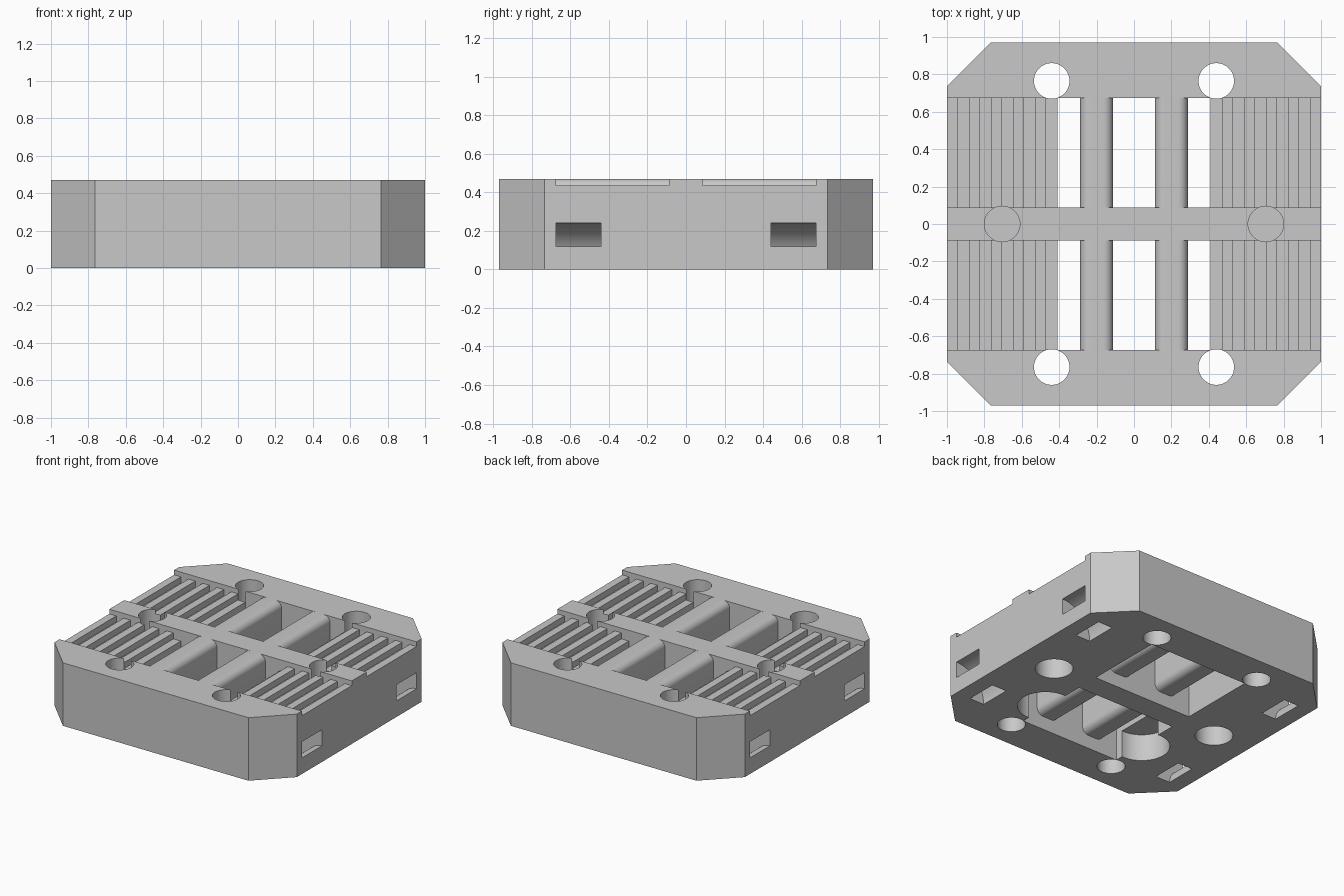
import bpy, bmesh, math
from mathutils import Vector

default = bpy.data.objects.get("Cube")
if default:
    bpy.data.objects.remove(default, do_unlink=True)

HEIGHT = 0.47
LEDGE = 0.435          # belt seat level
GROOVE_FLOOR = 0.39
PITCH = 0.118
Y_IN, Y_OUT = 0.0875, 0.675

grey = bpy.data.materials.new("plain grey")
grey.use_nodes = True
colour = (0.58, 0.58, 0.58, 1)
grey.diffuse_color = colour
grey.node_tree.nodes["Principled BSDF"].inputs["Base Color"].default_value = colour


def prism(name, points, lo, hi, axis="z"):
    """Extrude a 2D outline along z, or an x-z outline along y."""
    bm = bmesh.new()
    place = (lambda p: (p[0], p[1], lo)) if axis == "z" else (lambda p: (p[0], lo, p[1]))
    face = bm.faces.new([bm.verts.new(place(p)) for p in points])
    grown = bmesh.ops.extrude_face_region(bm, geom=[face])["geom"]
    step = Vector((0, 0, hi - lo)) if axis == "z" else Vector((0, hi - lo, 0))
    bmesh.ops.translate(bm, vec=step, verts=[v for v in grown if isinstance(v, bmesh.types.BMVert)])
    bmesh.ops.recalc_face_normals(bm, faces=bm.faces)
    mesh = bpy.data.meshes.new(name)
    bm.to_mesh(mesh)
    bm.free()
    mesh.materials.append(grey)
    obj = bpy.data.objects.new(name, mesh)
    bpy.context.scene.collection.objects.link(obj)
    return obj


def box(name, x0, x1, y0, y1, z0, z1):
    return prism(name, [(x0, y0), (x1, y0), (x1, y1), (x0, y1)], z0, z1)


def cylinder(name, x, y, r, z0, z1, n=48):
    turns = [2 * math.pi * i / n for i in range(n)]
    return prism(name, [(x + r * math.cos(a), y + r * math.sin(a)) for a in turns], z0, z1)


def combine(target, tool, operation="DIFFERENCE"):
    tool.hide_render = True
    mod = target.modifiers.new("cut", "BOOLEAN")
    mod.operation, mod.solver, mod.object = operation, "EXACT", tool
    bpy.context.view_layer.objects.active = target
    bpy.ops.object.modifier_apply(modifier=mod.name)
    bpy.data.objects.remove(tool, do_unlink=True)


# Block with chamfered corners
corner = [(1, 0.735), (0.765, 0.97)]
outline = corner + [(-x, y) for x, y in reversed(corner)]
outline += [(-x, -y) for x, y in outline]
block = prism("carriage_block", outline, 0, HEIGHT)

# Rounded bar outline in x-z
BAR_W, BAR_LOW, FILLET = 0.0875, 0.1, 0.05
bar_outline = []
for cx, cz, start in ((1, 1, 0), (-1, 1, 90), (-1, -1, 180), (1, -1, 270)):
    mid = (HEIGHT + BAR_LOW) / 2
    half = (HEIGHT - BAR_LOW) / 2 - FILLET
    for i in range(9):
        a = math.radians(start + 90 * i / 8)
        bar_outline.append((cx * (BAR_W - FILLET) + FILLET * math.cos(a),
                            mid + cz * half + FILLET * math.sin(a)))

# Curved tie tunnel outline, from the side face round to the underside
arc = [math.radians(90 * i / 16) for i in range(17)]


def tunnel_arc(r):
    return [(1.05, r)] + [(1 - r * math.sin(a), r * math.cos(a)) for a in arc] + [(1 - r, -0.05)]


tunnel_outline = tunnel_arc(0.24) + tunnel_arc(0.12)[::-1]

for sy in (-1, 1):
    y0, y1 = sorted((sy * Y_IN, sy * Y_OUT))
    # Central window through the block
    combine(block, box("window", -0.41, 0.41, y0, y1, -0.1, 0.6))
    for sx in (-1, 1):
        # Belt seat and its tooth grooves
        x0, x1 = sorted((sx * 0.4, sx * 1.1))
        combine(block, box("belt_seat", x0, x1, y0, y1, LEDGE, 0.6))
        for i in range(5):
            inner = 0.41 + PITCH * i
            x0, x1 = sorted((sx * (inner - (0.01 if i == 0 else 0)), sx * (inner + 0.061)))
            combine(block, box("tooth_groove", x0, x1, y0, y1, GROOVE_FLOOR, 0.6))
        # Tie tunnel
        path = [(sx * x, z) for x, z in tunnel_outline]
        t0, t1 = sorted((sy * 0.44, sy * Y_OUT))
        combine(block, prism("tie_tunnel", path, t0, t1, "y"))

# Rounded bars spanning the windows
for sy in (-1, 1):
    for sx in (-1, 1):
        y0, y1 = sorted((sy * (Y_IN - 0.01), sy * (Y_OUT + 0.01)))
        bar = prism("window_bar", [(sx * 0.2 + x, z) for x, z in bar_outline], y0, y1, "y")
        combine(block, bar, "UNION")

# Bolt holes, blind side holes and underside recesses
for sx in (-1, 1):
    for sy in (-1, 1):
        combine(block, cylinder("bolt_hole", sx * 0.44, sy * 0.765, 0.095, -0.1, 0.6))
    combine(block, cylinder("side_hole", sx * 0.705, 0, 0.095, 0.26, 0.6))
    combine(block, cylinder("side_bore", sx * 0.705, 0, 0.128, -0.1, 0.235))
    # Keep the recess clear of the bars by stopping it at the window edge
    recess = cylinder("head_recess", sx * 0.425, -0.425, 0.19, -0.1, 0.2)
    combine(recess, box("window_side", -0.405, 0.405, -0.7, 0, -0.2, 0.3))
    combine(block, recess)

bpy.ops.object.select_all(action="DESELECT")
block.select_set(True)
bpy.context.view_layer.objects.active = block
bpy.ops.object.shade_smooth_by_angle(angle=math.radians(30))
